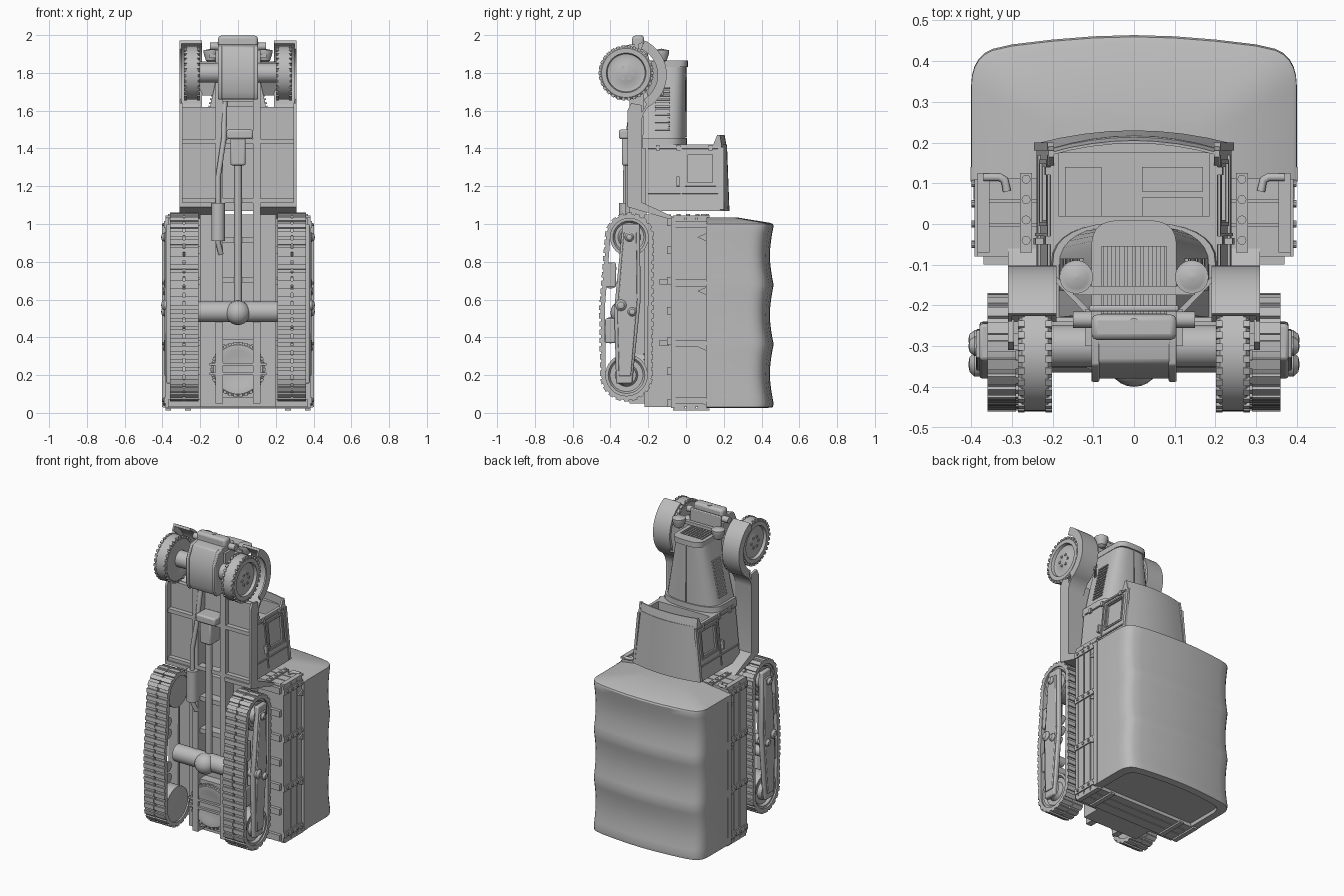
import bpy, bmesh
from math import sin, cos, pi, atan, atan2, radians
from mathutils import Matrix, Vector
from mathutils.geometry import convex_hull_2d

if "Cube" in bpy.data.objects:
    bpy.data.objects.remove(bpy.data.objects["Cube"])

grey = bpy.data.materials.new("plain grey")
grey.use_nodes = True
grey.diffuse_color = (0.5, 0.5, 0.5, 1)
grey.node_tree.nodes["Principled BSDF"].inputs["Base Color"].default_value = (0.5, 0.5, 0.5, 1)


# ---- helpers -------------------------------------------------------------
def finish(name, bm, mirror=False, bevel=0):
    bmesh.ops.recalc_face_normals(bm, faces=bm.faces)
    me = bpy.data.meshes.new(name)
    bm.to_mesh(me)
    bm.free()
    me.materials.append(grey)
    ob = bpy.data.objects.new(name, me)
    bpy.context.collection.objects.link(ob)
    if bevel:
        mod = ob.modifiers.new("Bevel", "BEVEL")
        mod.width, mod.segments = bevel, 2
    if mirror:
        ob.modifiers.new("Mirror", "MIRROR").use_mirror_merge = False
    return ob


def block(x0, x1, y0, y1, z0, z1):
    centre = Vector((x0 + x1, y0 + y1, z0 + z1)) / 2
    return Matrix.Translation(centre) @ Matrix.Diagonal((x1 - x0, y1 - y0, z1 - z0, 1))


def blocks(name, mats, mirror=False, bevel=0):
    bm = bmesh.new()
    for m in mats:
        bmesh.ops.create_cube(bm, size=1, matrix=m)
    return finish(name, bm, mirror, bevel)


def loft(name, rings, mirror=False, bevel=0, loop=False):
    bm = bmesh.new()
    vs = [[bm.verts.new(p) for p in r] for r in rings]
    n = len(vs[0])
    pairs = list(zip(vs, vs[1:])) + ([(vs[-1], vs[0])] if loop else [])
    for a, b in pairs:
        for i in range(n):
            bm.faces.new((a[i], a[(i + 1) % n], b[(i + 1) % n], b[i]))
    if not loop:
        bm.faces.new(vs[0])
        bm.faces.new(vs[-1])
    return finish(name, bm, mirror, bevel)


def prism(name, yz, x0, x1, mirror=False, bevel=0):
    return loft(name, [[(x, y, z) for y, z in yz] for x in (x0, x1)], mirror, bevel)


def place(axis, c, u, v, h):
    offset = {"x": (h, u, v), "y": (u, h, v), "z": (u, v, h)}[axis]
    return Vector(c) + Vector(offset)


def lathe(name, axis, c, profile, seg=32, mirror=False):
    rings = [[place(axis, c, max(r, 0.001) * cos(2 * pi * i / seg), max(r, 0.001) * sin(2 * pi * i / seg), h)
              for i in range(seg)] for r, h in profile]
    return loft(name, rings, mirror)


def rod(name, axis, c, r, length, seg=20, mirror=False):
    return lathe(name, axis, c, [(r, -length / 2), (r, length / 2)], seg, mirror)


def pipe(name, pts, r):
    cu = bpy.data.curves.new(name, "CURVE")
    cu.dimensions, cu.bevel_depth, cu.use_fill_caps = "3D", r, True
    sp = cu.splines.new("POLY")
    sp.points.add(len(pts) - 1)
    for p, co in zip(sp.points, pts):
        p.co = (*co, 1)
    cu.materials.append(grey)
    bpy.context.collection.objects.link(bpy.data.objects.new(name, cu))


def cut(target, cutter):
    cutter.hide_render = cutter.hide_viewport = True
    mod = target.modifiers.new("Cut", "BOOLEAN")
    mod.object, mod.solver = cutter, "EXACT"


# ---- wheels --------------------------------------------------------------
def wheel(name, axis, c, mirror=False):
    tyre = [(0, -.035), (.08, -.035), (.1, -.042), (.13, -.042), (.142, -.032), (.142, .032), (.13, .042),
            (.105, .042), (.1, .024), (.08, .02), (.05, .03), (0, .036)]
    lathe(name, axis, c, tyre, 48, mirror)
    lugs, bolts = [], []
    for i in range(30):
        a = 2 * pi * i / 30
        for h in (-.034, .034):
            p = place(axis, c, .139 * cos(a), .139 * sin(a), h)
            rot = Matrix.Rotation(a, 4, "X") if axis == "x" else Matrix.Rotation(-a, 4, "Y")
            size = (.016, .014, .017, 1) if axis == "x" else (.014, .016, .017, 1)
            lugs.append(Matrix.Translation(p) @ rot @ Matrix.Diagonal(size))
    for i in range(6):
        a = pi * i / 3
        bolts.append(Matrix.Translation(place(axis, c, .035 * cos(a), .035 * sin(a), .032)) @ Matrix.Scale(.012, 4))
    blocks(name + "_lugs", lugs, mirror)
    blocks(name + "_bolts", bolts, mirror)


wheel("front_wheel", "x", (.243, -.317, 1.8), True)
wheel("spare_wheel", "y", (0, -.25, .23))
blocks("spare_wheel_cradle", [block(-.15, .15, -.3, -.28, z, z + .014) for z in (.2, .25)])
rod("front_axle", "x", (0, -.3, 1.8), .052, .42)

# ---- tracks --------------------------------------------------------------
circles = [(-.30, .93, .122), (-.315, .2, .132), (-.36, .55, .092)]
cloud = [Vector((y + r * cos(i * pi / 32), z + r * sin(i * pi / 32))) for y, z, r in circles for i in range(64)]
hull = [cloud[i] for i in convex_hull_2d(cloud)]
lengths = [(hull[(i + 1) % len(hull)] - p).length for i, p in enumerate(hull)]


def along(t):
    d = t * sum(lengths)
    for i, l in enumerate(lengths):
        if d <= l:
            step = (hull[(i + 1) % len(hull)] - hull[i]) / l
            return hull[i] + step * d, step
        d -= l


samples = [along(i / 104) for i in range(104)]
middle = Vector((-.31, .56))
cleats = []
for x0, x1 in ((.21, .28), (.29, .36)):
    rings = []
    for x, depth in ((x0, 0), (x1, 0), (x1, .022), (x0, .022)):
        ring = []
        for p, t in samples:
            n = Vector((t.y, -t.x))
            n = n if n.dot(p - middle) > 0 else -n
            ring.append((x, *(p - n * depth)))
        rings.append(ring)
    loft("track_belt", rings, True, loop=True)
    for p, t in samples[::2]:
        rot = Matrix.Rotation(atan2(t.y, t.x), 4, "X")
        cleats.append(Matrix.Translation(((x0 + x1) / 2, *p)) @ rot @ Matrix.Diagonal((x1 - x0, .028, .016, 1)))
blocks("track_cleats", cleats, True)
blocks("track_joints", [Matrix.Translation((.285, *p)) @ Matrix.Rotation(atan2(t.y, t.x), 4, "X")
                        @ Matrix.Diagonal((.02, .02, .012, 1)) for p, t in samples[::2]], True)
for y, z, r in circles[:2]:
    lathe("track_end_wheel", "x", (.285, y, z), [(.04, -.07), (r - .02, -.065), (r - .02, .065), (r - .035, .065),
          (r - .045, .05), (.06, .05), (.05, .075), (0, .075)], 32, True)
for z in (.4, .475, .69, .765):
    rod("bogie_wheel", "x", (.285, -.4, z), .032, .13, 20, True)
blocks("bogie_link", [block(.34, .355, -.428, -.37, z - .065, z + .065) for z in (.435, .73)], True, .02)
beam = [(-.335, 1.0), (-.245, 1.0), (-.24, .6), (-.285, .155), (-.37, .155), (-.38, .55)]
prism("track_side_beam", beam, .35, .38, True, .008)
prism("track_beam_rib", [(y * .75 - .078, z * .9 + .056) for y, z in beam], .375, .388, True, .004)
for y, z, r in ((-.30, .93, .024), (-.345, .57, .03), (-.285, .535, .024)):
    lathe("beam_hub", "x", (.38, y, z), [(r, -.05), (r, .012), (r * .6, .024), (0, .027)], 16, True)

# ---- chassis -------------------------------------------------------------
blocks("frame_rail", [block(.08, .12, -.3, -.21, .05, 1.92)], True)
blocks("frame_crossbars", [block(-.31, .31, -.3, -.25, z, z + .025) for z in (1.11, 1.425)]
       + [block(-.12, .12, -.28, -.22, z, z + .03) for z in (.08, .36, .69, .9, 1.62)])
skid = [(-.29, 1.95), (-.24, 1.95), (-.2, 1.66), (-.36, 1.66), (-.38, 1.7), (-.38, 1.86), (-.34, 1.94)]
prism("nose_guard", skid, -.095, .095, bevel=.008)
prism("nose_strap", [(y * 1.02, z) for y, z in skid], .085, .105, True, .004)
blocks("front_bumper", [block(-.105, .105, -.285, -.222, 1.92, 1.997)], bevel=.015)
rod("bumper_hole_rim", "z", (0, -.245, 1.995), .014, .008)
blocks("nose_plate", [block(-.11, .11, -.215, -.2, 1.86, 1.965)], bevel=.005)
rod("tow_roller", "x", (.127, -.235, 1.94), .02, .045, 16, True)
rod("rear_axle", "x", (0, -.31, .535), .055, .44)
lathe("differential", "x", (0, -.335, .53), [(.065 * sin(pi * i / 12), -.065 * cos(pi * i / 12)) for i in range(13)], 20)
rod("drive_shaft", "z", (0, -.3, .95), .02, .8)
blocks("gearbox", [block(-.04, .04, -.34, -.24, 1.31, 1.46), block(-.06, .08, -.355, -.25, 1.45, 1.5)], bevel=.01)
pipe("exhaust_pipe", [(-.07, -.28, 1.65), (-.075, -.31, 1.45), (-.105, -.32, 1.25), (-.105, -.32, .9), (-.09, -.3, .84)], .014)
rod("muffler", "z", (-.105, -.32, 1.01), .036, .2)


# ---- fenders and running boards ------------------------------------------
def fender_arc(r):
    return [(-.3 + r * cos(radians(a)), 1.79 + r * sin(radians(a))) for a in range(66, -61, -6)]


top_path = fender_arc(.198) + [(-.225, 1.585), (-.235, 1.55), (-.235, 1.1)]
low_path = fender_arc(.182) + [(-.241, 1.583), (-.251, 1.548), (-.251, 1.1)]
for name, x0, paths in (("fender", .19, (top_path, low_path)), ("fender_side", .3, (fender_arc(.195), fender_arc(.15)))):
    loft(name, [[(x0, *o), (.31, *o), (.31, *u), (x0, *u)] for o, u in zip(*paths)], True)
prism("running_board_skirt", [(-.31, 1.11), (-.31, 1.6), (-.29, 1.64), (-.235, 1.63), (-.235, 1.11)], .295, .31, True)
blocks("running_board", [block(.1, .3, -.27, -.24, 1.1, 1.62)], True)
prism("track_guard", [(-.31, 1.115), (-.235, 1.115), (-.06, 1.035), (-.06, 1.018), (-.31, 1.09)], .12, .31, True)
loft("fender_apron", [[(.2, -.12, z), (.205, -.13, z), (.09, -.25, z), (.08, -.24, z)] for z in (1.68, 1.86)], True)


# ---- hood ----------------------------------------------------------------
def arch(w, low, shoulder, top, e, z):
    pts = [(w * (1 if cos(a) > 0 else -1) * abs(cos(a)) ** e, shoulder + (top - shoulder) * abs(sin(a)) ** e, z)
           for a in (pi * i / 16 for i in range(17))]
    return [(w, low, z)] + pts + [(-w, low, z)]


loft("hood", [arch(.19, -.23, -.11, -.002, .8, 1.43), arch(.1, -.22, -.09, 0, .6, 1.84)])
loft("cowl", [arch(.205, -.23, -.1, .005, .8, 1.4), arch(.2, -.23, -.1, .005, .8, 1.455)])
grille = loft("grille_surround", [arch(.105, -.23, -.08, .01, .55, z) for z in (1.83, 1.865)])
cut(grille, blocks("grille_cutter", [block(-.08, .08, -.22, -.055, 1.845, 1.9)]))
blocks("grille_bars", [block(x * .02 - .005, x * .02 + .005, -.22, -.055, 1.84, 1.86) for x in range(-4, 5)])
blocks("hood_hinge", [block(-.004, .004, -.01, .005, 1.46, 1.84)])
blocks("hood_louvers", [Matrix.Translation((.1 + (1.85 - z) * .214, -.125, z)) @ Matrix.Rotation(-atan2(.09, .42), 4, "Y")
       @ Matrix.Diagonal((.014, .08, .01, 1)) for z in (1.5 + .02 * i for i in range(12))], True)
blocks("headlight_bar", [block(-.15, .15, -.175, -.152, 1.88, 1.9)])
lathe("headlight", "z", (.142, -.13, 1.9), [(.012, -.045), (.028, -.035), (.038, -.005), (.041, .01), (.041, .02),
      (.034, .02), (.03, .022), (0, .028)], 24, True)


# ---- cab: sides lean inwards towards the windscreen ----------------------
def cab_ring(w, roof, z):
    top = [(w * k / 4, roof + .032 * (1 - (k / 4) ** 2), z) for k in range(4, -5, -1)]
    return [(w, -.215, z)] + top + [(-w, -.215, z)]


lean = Matrix.Translation((.24, 0, 1.07)) @ Matrix.Rotation(-atan(.1), 4, "Y") @ Matrix.Translation((-.24, 0, -1.07))


def side_blocks(name, mats):
    return blocks(name, [lean @ m for m in mats], True)


cab = loft("cab", [cab_ring(.24, .198, 1.07), cab_ring(.205, .185, 1.42)])
cut(cab, blocks("windscreen_cutter", [block(-.185, .185, .02, .175, 1.13, 1.5)]))
cut(cab, side_blocks("side_window_cutter", [block(.229, .3, .01, .14, 1.22, 1.37)]))
side_blocks("side_window_frame", [block(.23, .246, y, y + .01, 1.2, 1.385) for y in (-.005, .148)]
            + [block(.23, .246, -.005, .158, z, z + .01) for z in (1.2, 1.375)])
side_blocks("door_edges", [block(.23, .246, -.2, .17, z, z + .008) for z in (1.16, 1.4)]
            + [block(.23, .246, -.03, -.022, 1.1, 1.4), block(.23, .26, -.05, -.035, 1.2, 1.25)])
side_blocks("door_hinges", [block(.225, .252, y, y + .02, 1.39, 1.42) for y in (-.16, -.05, .12)])
side_blocks("roof_trim", [block(.23, .246, .18, .2, 1.075, 1.41)])
blocks("seat_backs", [block(-.17, -.08, .02, .14, 1.125, 1.14), block(.02, .17, .08, .14, 1.125, 1.14),
                      block(.02, .17, .02, .065, 1.125, 1.14)])
arc_x = [.052 * k for k in range(4, -5, -1)]
loft("roof_visor", [[(x, y + .03 * (1 - (x / .208) ** 2), z) for x, y in
     [(x, edge) for x in arc_x] + [(x, .168) for x in arc_x[::-1]]] for z, edge in ((1.41, .185), (1.47, .175))])
prism("visor_side", [(.14, 1.41), (.165, 1.47), (.18, 1.47), (.19, 1.41)], .197, .21, True)

# ---- cargo bed -----------------------------------------------------------
blocks("bed_floor", [block(-.385, .385, -.08, -.055, .025, 1.035), block(-.2, .2, -.22, -.08, .03, 1.05)])
blocks("bed_crossbeams", [block(-.37, .37, -.1, -.075, z, z + .04) for z in (.03, .2, .36, .52, .68, .84, .99)]
       + [block(-.3, .3, -.14, -.09, z, z + .03) for z in (.355, .68)])
blocks("bed_box", [block(-.377, .377, -.06, .11, .03, 1.028)])
planks = [(-.06, -.006), (0, .054), (.06, .112)]
blocks("side_boards", [block(.37, .384, a, b, .03, 1.03) for a, b in planks], True)
blocks("side_stakes", [block(.38, .392, -.08, .11, z, z + .035) for z in (.05, .35, .67, .98)], True)
blocks("end_boards", [block(-.385, .385, a, b, z, z + .014) for a, b in planks for z in (.022, 1.022)])
blocks("end_stakes", [block(x, x + .03, -.07, .125, z, z + .012) for x in (.25, .355) for z in (.012, 1.034)], True)
for y in (-.04, .01, .06, .11):
    rod("board_bolt", "z", (.265, y, 1.045), .011, .014, 12, True)
    for z in (.067, .367, .687, .997):
        rod("stake_bolt", "x", (.392, y - .01, z), .009, .014, 10, True)
for side in (-1, 1):
    pipe("board_hook", [(side * x, y, 1.043) for x, y in ((.37, .115), (.33, .115), (.318, .108), (.312, .08))], .01)


# ---- canvas cover --------------------------------------------------------
def canvas_ring(z, dip, k=1):
    half = [(.4, .108), (.4, .22), (.4, .34), (.398, .365), (.392, .387), (.382, .405), (.367, .42), (.348, .43),
            (.3, .441), (.2, .453), (.1, .461)]
    pts = half + [(0, .464)] + [(-x, y) for x, y in half[::-1]]
    return [(x * k * (1 - dip * .1), .108 + (y - .108) * k * (1 - dip), z) for x, y in pts]


rings = [canvas_ring(.045, 0, .86), canvas_ring(.025, 0, .87), canvas_ring(.03, .01), canvas_ring(.05, 0)]
for i in range(1, 25):
    rings.append(canvas_ring(.05 + .94 * i / 24, .055 * abs(sin(pi * i / 8))))
rings += [canvas_ring(1.0, .012), canvas_ring(1.006, .03, .98), canvas_ring(1.035, 0, .45)]
loft("canvas_cover", rings)
blocks("canvas_hem", [block(.393, .402, .105, .14, .03, 1.0)], True)
for z in (.06, .35, .645, .93):
    loft("canvas_tab", [[(x, .11, z - .022), (x, .11, z + .022), (x, .06, z)] for x in (.386, .394)], True)

# ---- shading -------------------------------------------------------------
bpy.ops.object.select_all(action="DESELECT")
for ob in bpy.context.collection.objects:
    if ob.type == "MESH" and not ob.hide_render:
        ob.select_set(True)
        bpy.context.view_layer.objects.active = ob
bpy.ops.object.shade_smooth_by_angle(angle=radians(32))
